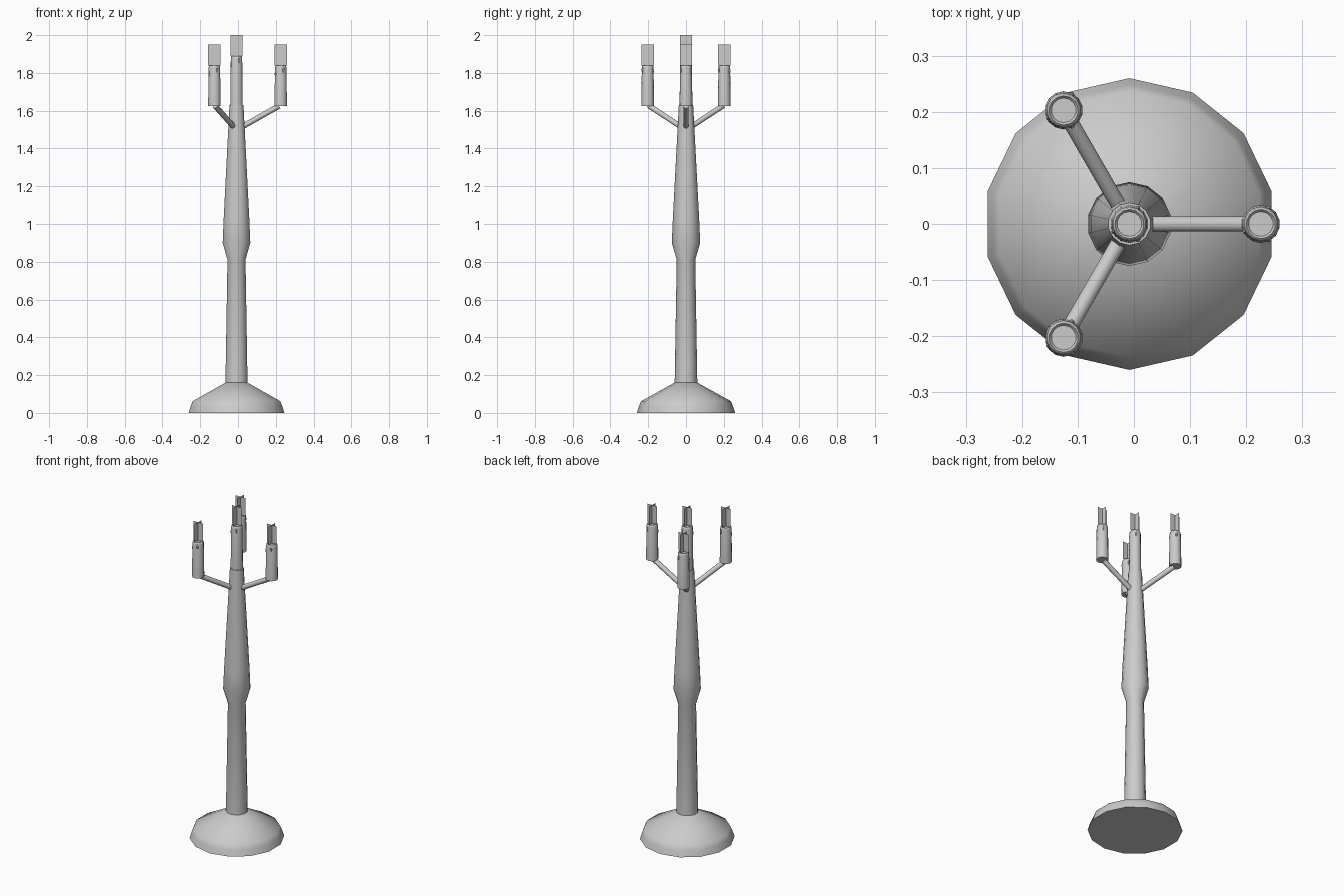
import bpy, bmesh, math
from math import sin, cos, pi
from mathutils import Vector, Matrix

if "Cube" in bpy.data.objects:
    bpy.data.objects.remove(bpy.data.objects["Cube"], do_unlink=True)

AXIS = -0.008   # x of the stem axis
SIDES = 14

grey = bpy.data.materials.new("plain grey")
grey.use_nodes = True
colour = (0.6, 0.6, 0.6, 1)
grey.diffuse_color = colour
grey.node_tree.nodes["Principled BSDF"].inputs["Base Color"].default_value = colour


def finish(name, bm, smooth=None):
    mesh = bpy.data.meshes.new(name)
    bm.to_mesh(mesh)
    bm.free()
    mesh.materials.append(grey)
    obj = bpy.data.objects.new(name, mesh)
    bpy.context.collection.objects.link(obj)
    if smooth:
        bpy.ops.object.select_all(action='DESELECT')
        obj.select_set(True)
        bpy.context.view_layer.objects.active = obj
        bpy.ops.object.shade_smooth_by_angle(angle=math.radians(smooth))
    return obj


def lathe(bm, profile, centre, sides=SIDES):
    """Closed solid of revolution from (radius, height) pairs."""
    rings = []
    for r, z in profile:
        rings.append([bm.verts.new((centre[0] + r * sin(2 * pi * i / sides),
                                    centre[1] + r * cos(2 * pi * i / sides), z))
                      for i in range(sides)])
    for low, high in zip(rings, rings[1:]):
        for i in range(sides):
            j = (i + 1) % sides
            bm.faces.new((low[i], low[j], high[j], high[i]))
    bm.faces.new(rings[0])
    bm.faces.new(rings[-1])
    bmesh.ops.recalc_face_normals(bm, faces=bm.faces)


def candle(name, x, y, bottom, top):
    bm = bmesh.new()
    lathe(bm, [(0.034, bottom), (0.031, top - 0.012), (0.029, top - 0.002),
               (0.026, top), (0.022, top - 0.005)], (x, y))
    # wax drips below the rim
    for angle, drop, size in ((1.1, 0.03, 0.007), (3.6, 0.045, 0.006), (5.2, 0.025, 0.007)):
        place = Matrix.Translation((x + 0.031 * cos(angle), y + 0.031 * sin(angle), top - drop))
        bmesh.ops.create_icosphere(bm, subdivisions=1, radius=size,
                                   matrix=place @ Matrix.Diagonal((0.8, 0.8, 2.2, 1)))
    finish(name + "_candle", bm, 50)

    # two crossed upright flame cards
    bm = bmesh.new()
    w, h = 0.0325, 0.11
    for dx, dy in ((w, 0), (0, w)):
        bm.faces.new([bm.verts.new(p) for p in (
            (x - dx, y - dy, top), (x + dx, y + dy, top),
            (x + dx, y + dy, top + h), (x - dx, y - dy, top + h))])
    finish(name + "_flame", bm)


# foot
bm = bmesh.new()
lathe(bm, [(0.26, 0), (0.249, 0.035), (0.238, 0.062), (0.06, 0.16)], (AXIS, 0))
finish("foot", bm, 50)

# stem with a swelling in the middle
bm = bmesh.new()
lathe(bm, [(0.06, 0.155), (0.049, 0.81), (0.075, 0.9), (0.07, 1.02), (0.038, 1.63)], (AXIS, 0))
finish("stem", bm, 50)

candle("centre", AXIS, 0, 1.625, 1.89)

# three slanted arms, each carrying a candle
for name, turn in (("left", 0), ("back_right", 120), ("front_right", 240)):
    a = math.radians(turn)
    out = Vector((cos(a), sin(a), 0))
    hub = Vector((AXIS, 0, 0))
    start = hub + out * 0.025 + Vector((0, 0, 1.512))
    end = hub + out * 0.225 + Vector((0, 0, 1.625))
    bm = bmesh.new()
    way = end - start
    bmesh.ops.create_cone(bm, cap_ends=True, segments=10, radius1=0.0145, radius2=0.0145,
                          depth=way.length,
                          matrix=Matrix.Translation((start + end) / 2)
                          @ way.to_track_quat('Z', 'Y').to_matrix().to_4x4())
    finish(name + "_arm", bm, 50)
    seat = hub + out * 0.234
    candle(name, seat.x, seat.y, 1.625, 1.84)
